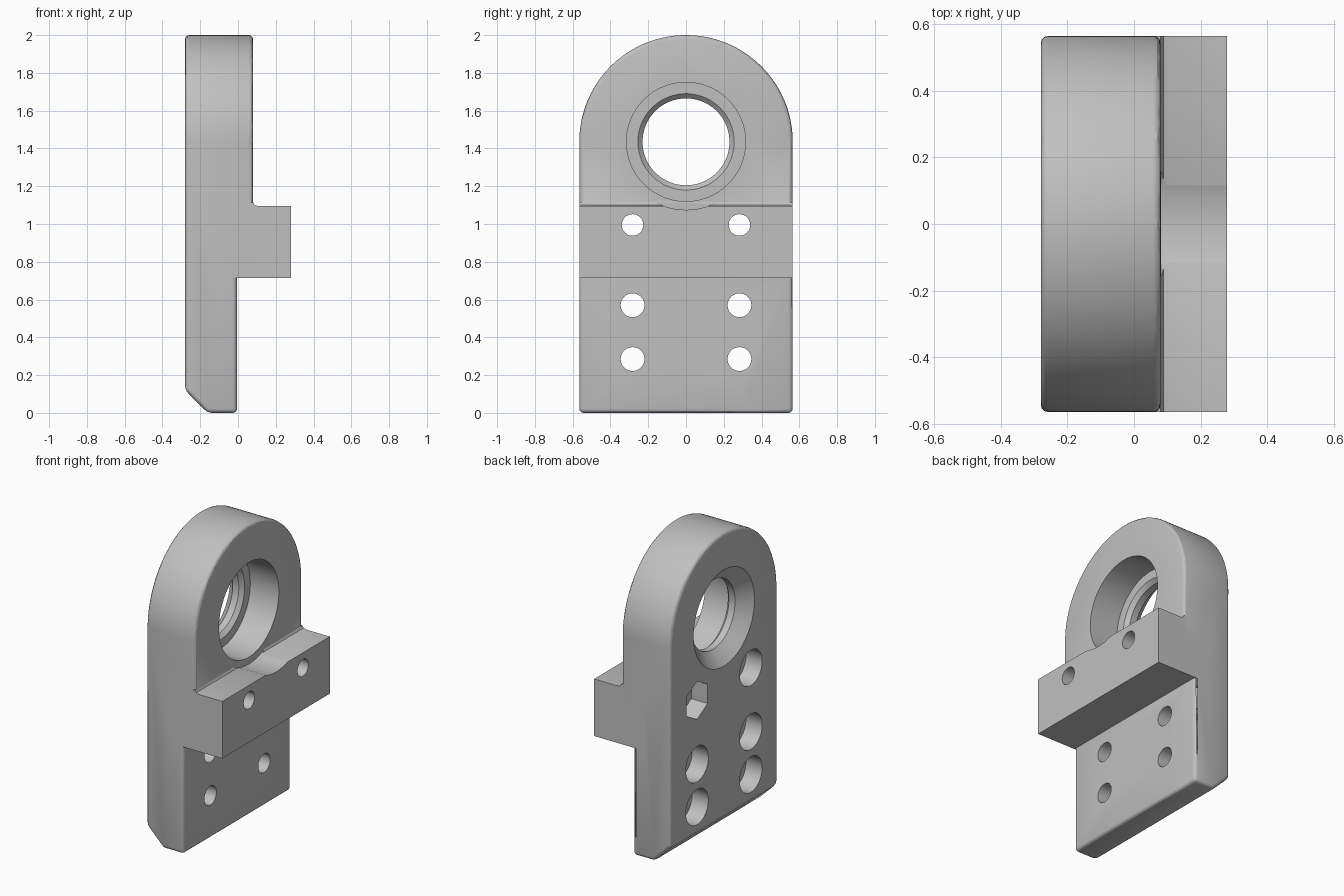
import bpy, bmesh, math

cube = bpy.data.objects.get("Cube")
if cube:
    bpy.data.objects.remove(cube, do_unlink=True)

grey = bpy.data.materials.new("plain grey")
grey.use_nodes = True
colour = (0.53, 0.53, 0.53, 1)
grey.diffuse_color = colour
grey.node_tree.nodes["Principled BSDF"].inputs["Base Color"].default_value = colour


def make(name, bm):
    bmesh.ops.recalc_face_normals(bm, faces=bm.faces)
    mesh = bpy.data.meshes.new(name)
    bm.to_mesh(mesh)
    bm.free()
    mesh.materials.append(grey)
    ob = bpy.data.objects.new(name, mesh)
    bpy.context.collection.objects.link(ob)
    return ob


def prism(name, points, offset):
    """Extrude a closed 3D outline along an offset."""
    bm = bmesh.new()
    face = bm.faces.new([bm.verts.new(p) for p in points])
    out = bmesh.ops.extrude_face_region(bm, geom=[face])
    moved = [v for v in out["geom"] if isinstance(v, bmesh.types.BMVert)]
    bmesh.ops.translate(bm, verts=moved, vec=offset)
    return make(name, bm)


def lathe(name, profile, y, z, sides):
    """Solid of rings (x, radius) around an axis parallel to x."""
    bm = bmesh.new()
    rings = []
    for x, r in profile:
        angles = [2 * math.pi * i / sides for i in range(sides)]
        rings.append([bm.verts.new((x, y + r * math.sin(a), z + r * math.cos(a)))
                      for a in angles])
    for a, b in zip(rings, rings[1:]):
        for i in range(sides):
            j = (i + 1) % sides
            bm.faces.new((a[i], a[j], b[j], b[i]))
    bm.faces.new(rings[0])
    bm.faces.new(rings[-1])
    return make(name, bm)


def apply(ob, mod):
    bpy.ops.object.select_all(action="DESELECT")
    bpy.context.view_layer.objects.active = ob
    ob.select_set(True)
    bpy.ops.object.modifier_apply(modifier=mod.name)


def combine(ob, other, operation):
    mod = ob.modifiers.new("combine", "BOOLEAN")
    mod.operation = operation
    mod.solver = "EXACT"
    mod.object = other
    apply(ob, mod)
    bpy.data.objects.remove(other, do_unlink=True)


HALF, AXIS = 0.565, 1.435

# Arched plate
arch = [(-0.28, -HALF, 0), (-0.28, HALF, 0)]
for i in range(73):
    a = math.pi * i / 72
    arch.append((-0.28, HALF * math.cos(a), AXIS + HALF * math.sin(a)))
body = prism("bearing_bracket", arch, (0.36, 0, 0))

# Side outline: thinner foot and sloped lower edge
side = [(-0.16, 0), (-0.005, 0), (-0.005, 0.9), (0.2, 0.9),
        (0.2, 2.2), (-0.5, 2.2), (-0.5, 0.34)]
outline = prism("side_outline", [(x, -0.8, z) for x, z in side], (0, 1.6, 0))
combine(body, outline, "INTERSECT")

# Rounded edges
bevel = body.modifiers.new("round", "BEVEL")
bevel.width = 0.022
bevel.segments = 3
bevel.limit_method = "ANGLE"
bevel.angle_limit = math.radians(30)
apply(body, bevel)

# Cross block with a small fillet against the plate
block = [(-0.1, 0.715), (0.28, 0.715), (0.28, 1.095), (0.105, 1.095),
         (0.088, 1.101), (0.08, 1.115), (-0.1, 1.115)]
cross = prism("cross_block", [(x, -HALF, z) for x, z in block], (0, 2 * HALF, 0))
combine(body, cross, "UNION")

# Stepped bearing bore, flared at the back, and clearance in the block
bore = [(-0.30, 0.3425), (-0.20, 0.23), (-0.155, 0.23), (-0.13, 0.255),
        (-0.13, 0.315), (0.2, 0.315)]
combine(body, lathe("bore", bore, 0, AXIS, 96), "DIFFERENCE")
clearance = [(0.081, 0.36), (0.4, 0.36)]
combine(body, lathe("clearance", clearance, 0, AXIS, 96), "DIFFERENCE")

# Screw holes with round head recesses; one recess takes a hexagonal nut
for y in (-0.283, 0.283):
    for z, r in ((0.285, 0.063), (0.57, 0.063), (0.995, 0.057)):
        combine(body, lathe("hole", [(-0.4, r), (0.4, r)], y, z, 32), "DIFFERENCE")
        nut = y > 0 and z > 0.9
        recess = [(-0.4, 0.127 if nut else 0.118), (-0.16, 0.127 if nut else 0.118)]
        combine(body, lathe("recess", recess, y, z, 6 if nut else 40), "DIFFERENCE")

bpy.ops.object.select_all(action="DESELECT")
body.select_set(True)
bpy.context.view_layer.objects.active = body
bpy.ops.object.shade_smooth_by_angle(angle=math.radians(30))
